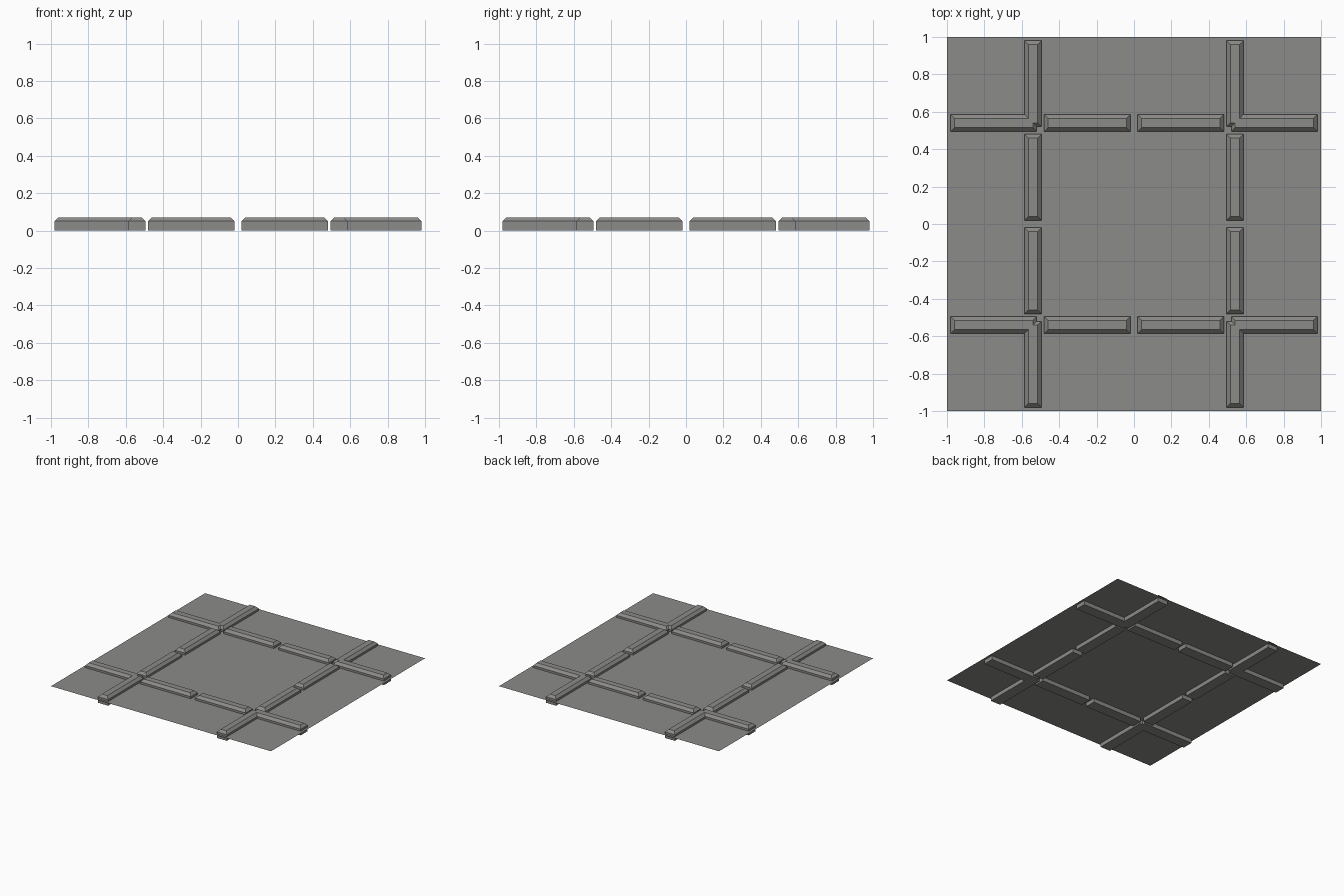
import bpy, bmesh

if "Cube" in bpy.data.objects:
    bpy.data.objects.remove(bpy.data.objects["Cube"])

stone = bpy.data.materials.new("warm_grey_stone")
stone.diffuse_color = (0.26, 0.257, 0.247, 1)
stone.use_nodes = True
stone.node_tree.nodes["Principled BSDF"].inputs["Base Color"].default_value = stone.diffuse_color

HEIGHT, BEVEL, GROUND_Z = 0.07, 0.02, 0.033
NEAR, FAR = 0.495, 0.585          # kerb strip, measured from the centre
SPANS = [(-0.98, -0.52), (-0.48, -0.02), (0.02, 0.48), (0.52, 0.98)]


def finish(bm, name):
    mesh = bpy.data.meshes.new(name)
    bm.to_mesh(mesh)
    bm.free()
    mesh.materials.append(stone)
    obj = bpy.data.objects.new(name, mesh)
    bpy.context.collection.objects.link(obj)


def ring(bm, x0, x1, y0, y1, z):
    return [bm.verts.new((x, y, z)) for x, y in ((x0, y0), (x1, y0), (x1, y1), (x0, y1))]


def kerb(name, x0, x1, y0, y1):
    """Closed block with a bevelled top."""
    bm = bmesh.new()
    b = BEVEL
    rings = [ring(bm, x0, x1, y0, y1, 0),
             ring(bm, x0, x1, y0, y1, HEIGHT - b),
             ring(bm, x0 + b, x1 - b, y0 + b, y1 - b, HEIGHT)]
    for low, high in zip(rings, rings[1:]):
        for i in range(4):
            j = (i + 1) % 4
            bm.faces.new((low[i], low[j], high[j], high[i]))
    bm.faces.new(rings[-1])
    bm.faces.new(rings[0][::-1])
    finish(bm, name)


# Kerbs: four along each side of the square, crossing at the corners
for lo, hi in ((NEAR, FAR), (-FAR, -NEAR)):
    for s0, s1 in SPANS:
        kerb("kerb_across", s0, s1, lo, hi)
        kerb("kerb_along", lo, hi, s0, s1)

# Ground sheet: passes through the kerbs at about half their height
bm = bmesh.new()
bm.faces.new(ring(bm, -1, 1, -1, 1, GROUND_Z))
finish(bm, "ground_sheet")
